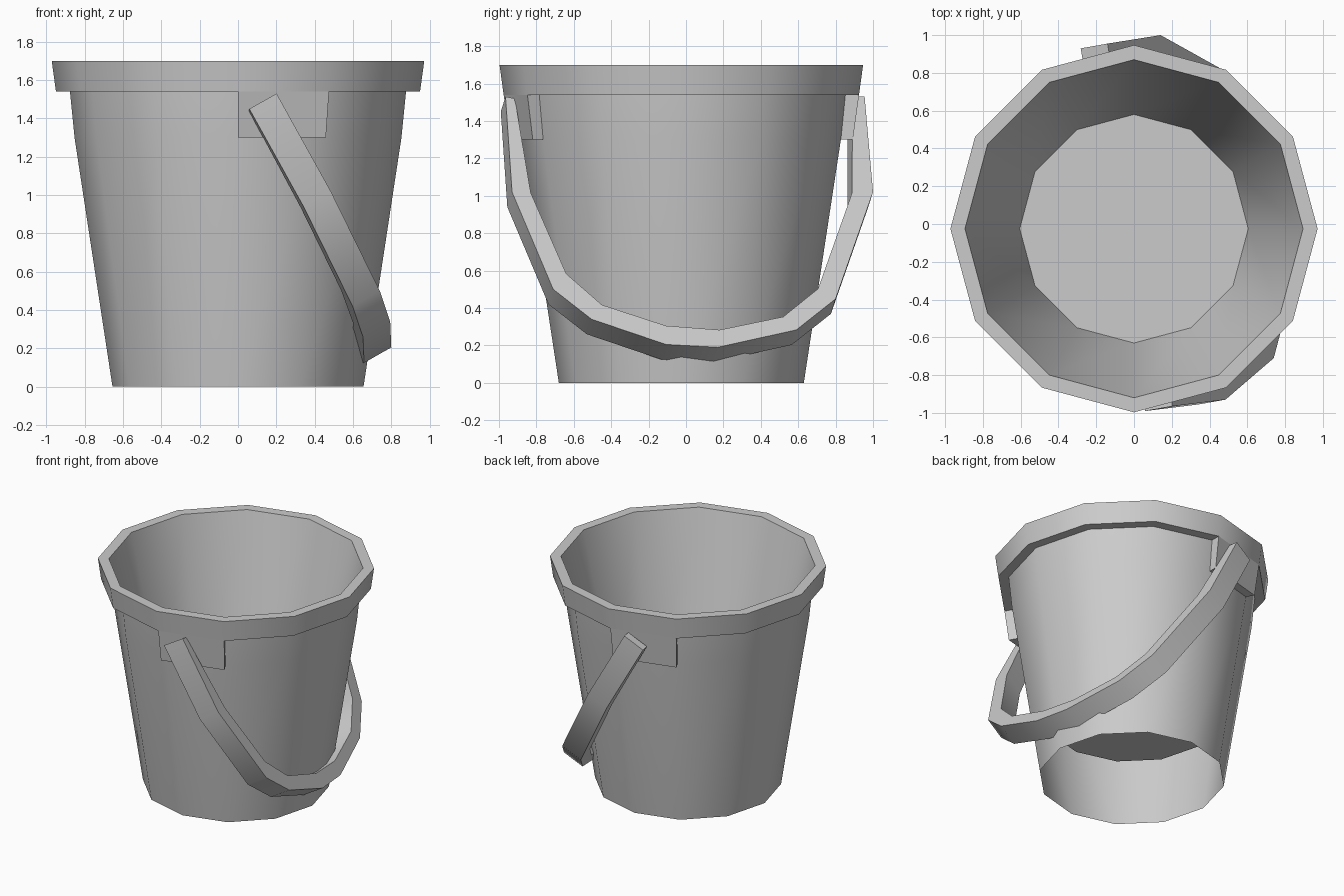
import bpy, bmesh
from math import cos, sin, radians
from mathutils import Vector

cube = bpy.data.objects.get("Cube")
if cube:
    bpy.data.objects.remove(cube, do_unlink=True)

SIDES = 12
CENTRE_Y = -0.025

grey = bpy.data.materials.new("plain grey")
grey.use_nodes = True
grey.diffuse_color = (0.6, 0.6, 0.6, 1)
grey.node_tree.nodes["Principled BSDF"].inputs["Base Color"].default_value = (0.6, 0.6, 0.6, 1)


def finish(bm, name):
    """Turn a bmesh into a smooth shaded object with sharp corners kept."""
    mesh = bpy.data.meshes.new(name)
    bm.to_mesh(mesh)
    bm.free()
    mesh.materials.append(grey)
    obj = bpy.data.objects.new(name, mesh)
    bpy.context.collection.objects.link(obj)
    bpy.ops.object.select_all(action='DESELECT')
    obj.select_set(True)
    bpy.context.view_layer.objects.active = obj
    bpy.ops.object.shade_smooth_by_angle(angle=radians(40))
    return obj


def polar(radius, step, z):
    a = radians(360 / SIDES * step)
    return Vector((radius * cos(a), radius * sin(a) + CENTRE_Y, z))


def bridge(bm, rings, closed):
    """Join neighbouring rings with quads."""
    for a, b in zip(rings, rings[1:]):
        n = len(a)
        for i in range(n if closed else n - 1):
            j = (i + 1) % n
            bm.faces.new((a[i], a[j], b[j], b[i]))


# Bucket: outer wall, overhanging rim, inner wall and raised floor
profile = [(0.655, 0), (0.853, 1.3), (0.877, 1.54), (0.95, 1.54),
           (0.972, 1.7), (0.895, 1.7), (0.605, 0.48)]
bm = bmesh.new()
rings = [[bm.verts.new(polar(r, s, z)) for s in range(SIDES)] for r, z in profile]
bridge(bm, rings, True)
bm.faces.new(rings[-1])
finish(bm, "bucket")

# Handle mounts: one rim segment on each side carried further down
for name, step in (("front_mount", 9), ("back_mount", 3)):
    bm = bmesh.new()
    section = [(0.877, 1.54), (0.95, 1.54), (0.917, 1.3), (0.85, 1.3)]
    ends = [[bm.verts.new(polar(r, s, z)) for r, z in section] for s in (step, step + 1)]
    bridge(bm, ends, True)
    bm.faces.new(ends[0][::-1])
    bm.faces.new(ends[1])
    bmesh.ops.recalc_face_normals(bm, faces=bm.faces)
    finish(bm, name)

# Handle: a flat hoop lying in a tilted plane, swung down to one side
outer = [(-0.965, 1.53), (-0.93, 1.02), (-0.71, 0.5), (-0.505, 0.34), (-0.107, 0.205),
         (0.17, 0.19), (0.59, 0.283), (0.80, 0.449), (1.0, 1.02), (0.955, 1.53)]
inner = [(-0.915, 1.52), (-0.83, 1.016), (-0.64, 0.583), (-0.45, 0.417), (-0.107, 0.305),
         (0.18, 0.283), (0.52, 0.353), (0.706, 0.503), (0.888, 1.016), (0.89, 1.53)]
normal = Vector((1, 0.178, 0.567)).normalized()
width = normal * 0.165


def on_plane(y, z):
    return Vector((0.897 - 0.178 * y - 0.567 * z, y, z))


bm = bmesh.new()
hoops = []
for o, i in zip(outer, inner):
    po, pi = on_plane(*o), on_plane(*i)
    hoops.append([bm.verts.new(p) for p in (po, pi, pi - width, po - width)])
bridge(bm, hoops, True)
bm.faces.new(hoops[0])
bm.faces.new(hoops[-1])
bmesh.ops.recalc_face_normals(bm, faces=bm.faces)
finish(bm, "handle")
